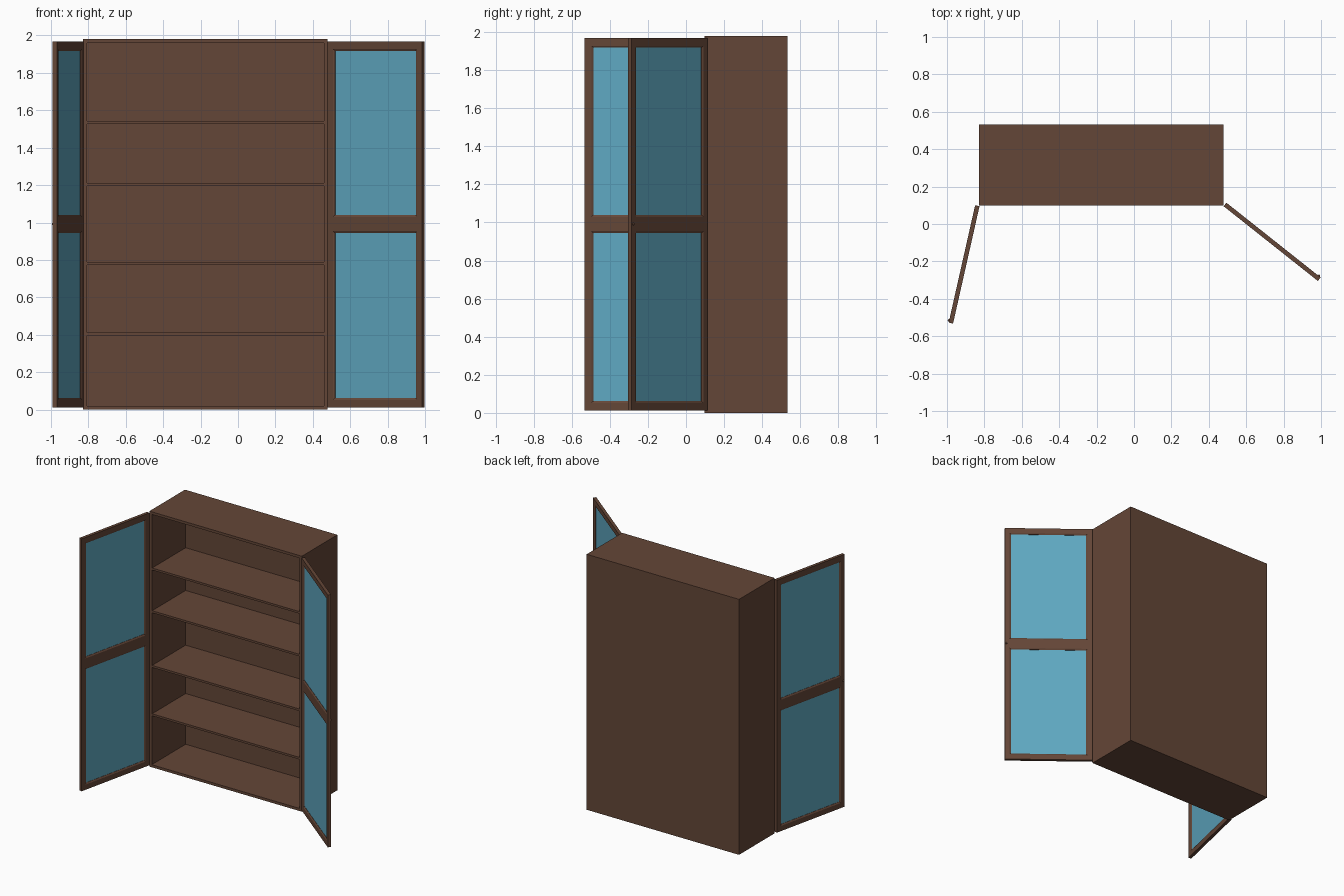
import bpy, bmesh, math
from mathutils import Vector

cube = bpy.data.objects.get("Cube")
if cube:
    bpy.data.objects.remove(cube, do_unlink=True)


def make_material(name, rgb):
    mat = bpy.data.materials.new(name)
    mat.use_nodes = True
    color = (*rgb, 1.0)
    mat.diffuse_color = color
    mat.node_tree.nodes["Principled BSDF"].inputs["Base Color"].default_value = color
    return mat


WOOD = make_material("dark brown wood", (0.127, 0.061, 0.038))
GLASS = make_material("blue glass", (0.114, 0.392, 0.533))


def finish(bm, name, mat, parent=None):
    bmesh.ops.recalc_face_normals(bm, faces=bm.faces)
    mesh = bpy.data.meshes.new(name)
    bm.to_mesh(mesh)
    bm.free()
    mesh.materials.append(mat)
    obj = bpy.data.objects.new(name, mesh)
    bpy.context.collection.objects.link(obj)
    obj.parent = parent
    return obj


def box(name, lo, hi, mat=WOOD, parent=None):
    lo, hi = Vector(lo), Vector(hi)
    bm = bmesh.new()
    bmesh.ops.create_cube(bm, size=1)
    for v in bm.verts:
        v.co = (lo + hi) / 2 + v.co * (hi - lo)
    return finish(bm, name, mat, parent)


def moulding(name, x0, x1, z0, z1, section, parent):
    """Closed strip swept round a rectangular opening; section is (inset, y)."""
    bm = bmesh.new()
    corners = [(x0, z0, 1, 1), (x1, z0, -1, 1), (x1, z1, -1, -1), (x0, z1, 1, -1)]
    rings = [[bm.verts.new((x + dx * d, y, z + dz * d)) for d, y in section]
             for x, z, dx, dz in corners]
    n = len(section)
    for i in range(4):
        a, b = rings[i], rings[(i + 1) % 4]
        for j in range(n):
            k = (j + 1) % n
            bm.faces.new((a[j], a[k], b[k], b[j]))
    return finish(bm, name, WOOD, parent)


# Cabinet carcass
L, R, F, B, H = -0.828, 0.479, 0.098, 0.533, 1.98
T = 0.02
box("left_side_panel", (R - T, F, T), (R, B, H - T))
box("right_side_panel", (L, F, T), (L + T, B, H - T))
box("bottom_panel", (L, F, 0), (R, B, T))
box("top_panel", (L, F, H - T), (R, B, H))
box("back_panel", (L + T, B - T, T), (R - T, B, H - T))

# Shelves
for i, z in enumerate((0.405, 0.78, 1.204, 1.535)):
    box(f"shelf_{i + 1}", (L + T, F + 0.004, z - 0.008), (R - T, B - T, z + 0.008))

# Doors: built in hinge space, outer face towards -y, then swung open
W, D, Z0, Z1 = 0.643, 0.024, 0.012, 1.968
STILE, RAIL, BEAD = 0.036, 0.04, 0.01
MID0, MID1 = 0.954, 1.03


def door(side, hinge_x, direction, angle):
    pivot = bpy.data.objects.new(f"{side}_door_hinge", None)
    bpy.context.collection.objects.link(pivot)
    pivot.location = (hinge_x, F - 0.003, 0)
    pivot.rotation_euler.z = math.radians(angle)

    def span(a, b):
        return sorted((a * direction, b * direction))

    def part(name, a, b, z0, z1, y0=-D, y1=0, mat=WOOD):
        x0, x1 = span(a, b)
        box(f"{side}_door_{name}", (x0, y0, z0), (x1, y1, z1), mat, pivot)

    part("hinge_stile", 0, STILE, Z0, Z1)
    part("outer_stile", W - STILE, W, Z0, Z1)
    for name, z0, z1 in (("bottom_rail", Z0, Z0 + RAIL), ("middle_rail", MID0, MID1),
                         ("top_rail", Z1 - RAIL, Z1)):
        part(name, STILE, W - STILE, z0, z1)

    # Glass panes with sloped beading
    mid = -D / 2
    section = [(0, -D), (0, 0), (BEAD, mid + 0.006), (BEAD, mid - 0.006)]
    for name, z0, z1 in (("lower", Z0 + RAIL, MID0), ("upper", MID1, Z1 - RAIL)):
        x0, x1 = span(STILE, W - STILE)
        moulding(f"{side}_door_{name}_beading", x0, x1, z0, z1, section, pivot)
        part(f"{name}_glass", STILE + BEAD / 2, W - STILE - BEAD / 2,
             z0 + BEAD / 2, z1 - BEAD / 2, mid - 0.004, mid + 0.004, GLASS)

    # Small round knob on the outer face
    bm = bmesh.new()
    bmesh.ops.create_uvsphere(bm, u_segments=12, v_segments=8, radius=0.007)
    bmesh.ops.translate(bm, verts=bm.verts, vec=((W - 0.012) * direction, -D - 0.001, 0.992))
    for f in bm.faces:
        f.smooth = True
    finish(bm, f"{side}_door_knob", WOOD, pivot)


door("right", L + 0.002, 1, -102.7)
door("left", R, -1, 141.6)
